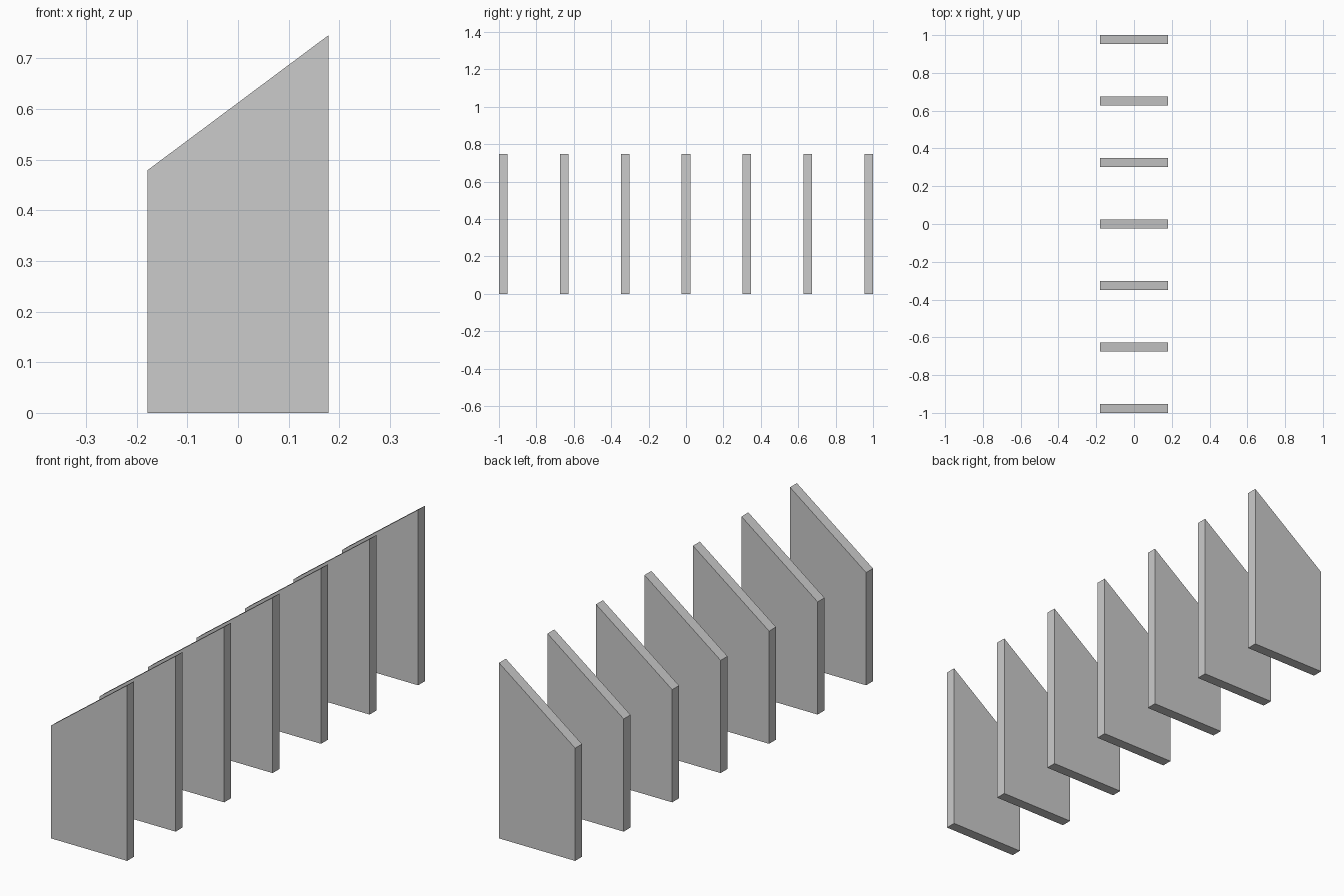
import bpy

if "Cube" in bpy.data.objects:
    bpy.data.objects.remove(bpy.data.objects["Cube"])

COUNT = 7
THICK = 0.046
SPACING = (2.0 - THICK) / (COUNT - 1)

# Slant-topped side profile (x, z)
PROFILE = [(-0.179, 0.0), (0.179, 0.0), (0.179, 0.746), (-0.179, 0.479)]


def slat_mesh():
    """Extrude the profile along y, centred on the origin."""
    n = len(PROFILE)
    verts = [(x, y, z) for y in (-THICK / 2, THICK / 2) for x, z in PROFILE]
    faces = [tuple(range(n)), tuple(reversed(range(n, 2 * n)))]
    faces += [(i, i + n, (i + 1) % n + n, (i + 1) % n) for i in range(n)]
    mesh = bpy.data.meshes.new("slat")
    mesh.from_pydata(verts, [], faces)
    mesh.update()
    return mesh


# Row of evenly spaced upright slats
mesh = slat_mesh()
for i in range(COUNT):
    slat = bpy.data.objects.new(f"slat_{i + 1}", mesh)
    slat.location.y = (i - (COUNT - 1) / 2) * SPACING
    bpy.context.collection.objects.link(slat)
